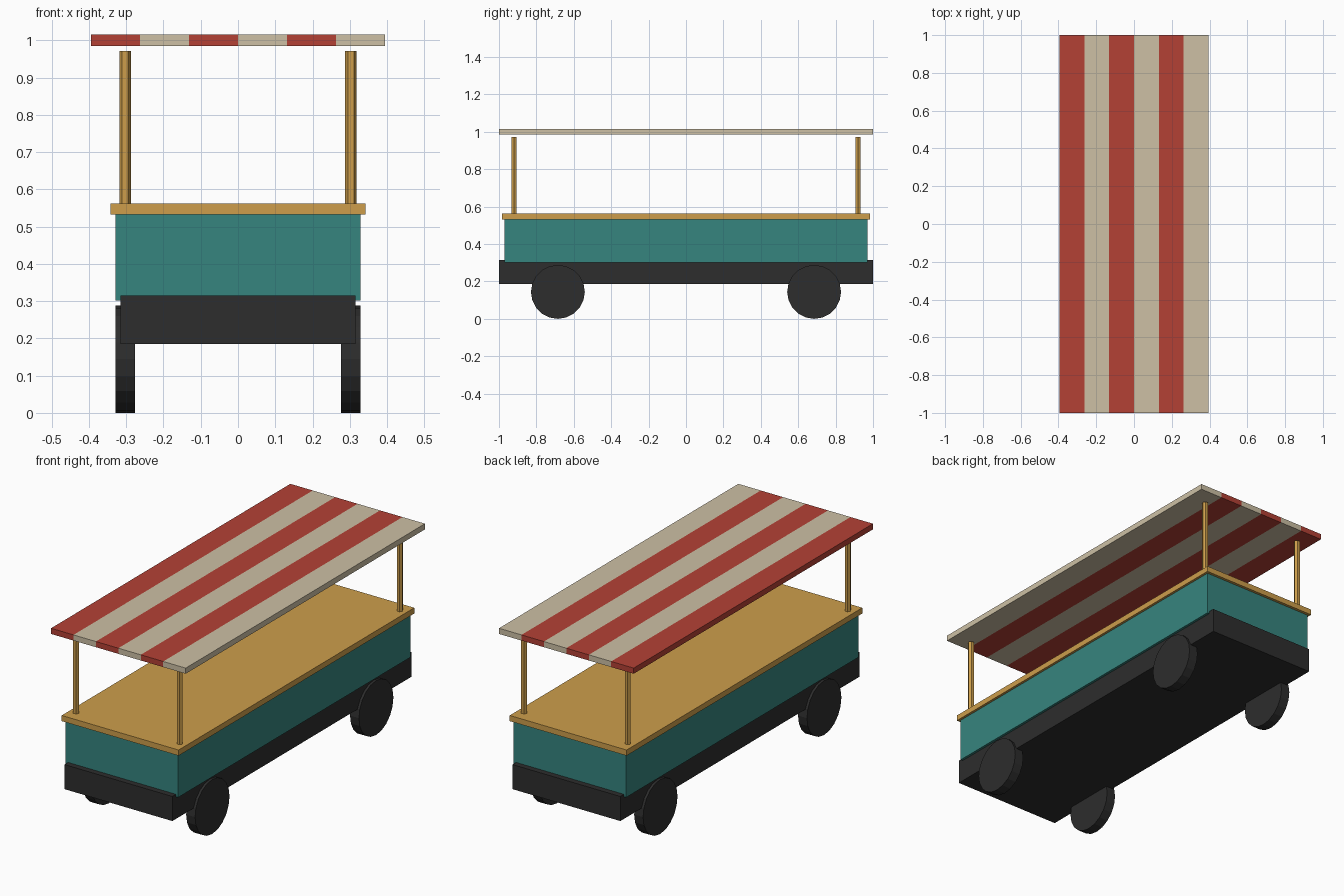
import bpy, math

cube = bpy.data.objects.get("Cube")
if cube:
    bpy.data.objects.remove(cube, do_unlink=True)


def material(name, rgb):
    """Flat material from an sRGB 0-255 colour."""
    linear = [(c / 255 / 12.92) if c < 11 else ((c / 255 + 0.055) / 1.055) ** 2.4 for c in rgb]
    mat = bpy.data.materials.new(name)
    mat.use_nodes = True
    mat.diffuse_color = (*linear, 1)
    mat.node_tree.nodes["Principled BSDF"].inputs["Base Color"].default_value = (*linear, 1)
    return mat


red = material("awning red", (180, 65, 53))
cream = material("awning cream", (205, 192, 165))
wood = material("golden wood", (205, 158, 75))
teal = material("teal paint", (54, 133, 127))
dark = material("dark rubber", (45, 45, 45))


def finish(name, mat):
    obj = bpy.context.object
    obj.name = name
    obj.data.name = name
    obj.data.materials.append(mat)
    return obj


def box(name, mat, width, length, bottom, top, x=0):
    bpy.ops.mesh.primitive_cube_add(size=1, location=(x, 0, (bottom + top) / 2))
    obj = finish(name, mat)
    obj.scale = (width, length, top - bottom)
    bpy.ops.object.transform_apply(location=False, rotation=False, scale=True)
    return obj


def cylinder(name, mat, sides, radius, depth, location, rotation):
    bpy.ops.mesh.primitive_cylinder_add(vertices=sides, radius=radius, depth=depth,
                                        location=location, rotation=rotation)
    return finish(name, mat)


# Cart body
box("chassis", dark, 0.632, 2.0, 0.185, 0.315)
box("cart_body", teal, 0.658, 1.94, 0.302, 0.534)
box("counter_top", wood, 0.684, 1.97, 0.532, 0.562)

# Striped roof, alternating across the width
stripes, roof_width = 6, 0.788
step = roof_width / stripes
for i in range(stripes):
    box(f"roof_stripe_{i + 1}", cream if i % 2 else red, step, 2.0, 0.985, 1.015,
        x=-roof_width / 2 + step * (i + 0.5))

# Corner posts and wheels
for side, sx in (("left", 1), ("right", -1)):
    for end, sy in (("front", -1), ("back", 1)):
        cylinder(f"{end}_{side}_post", wood, 6, 0.0155, 0.412,
                 (sx * 0.303, sy * 0.92, 0.766), (0, 0, math.pi / 6))
        cylinder(f"{end}_{side}_wheel", dark, 20, 0.144, 0.052,
                 (sx * 0.303, sy * 0.685, 0.144), (0, math.pi / 2, 0))
